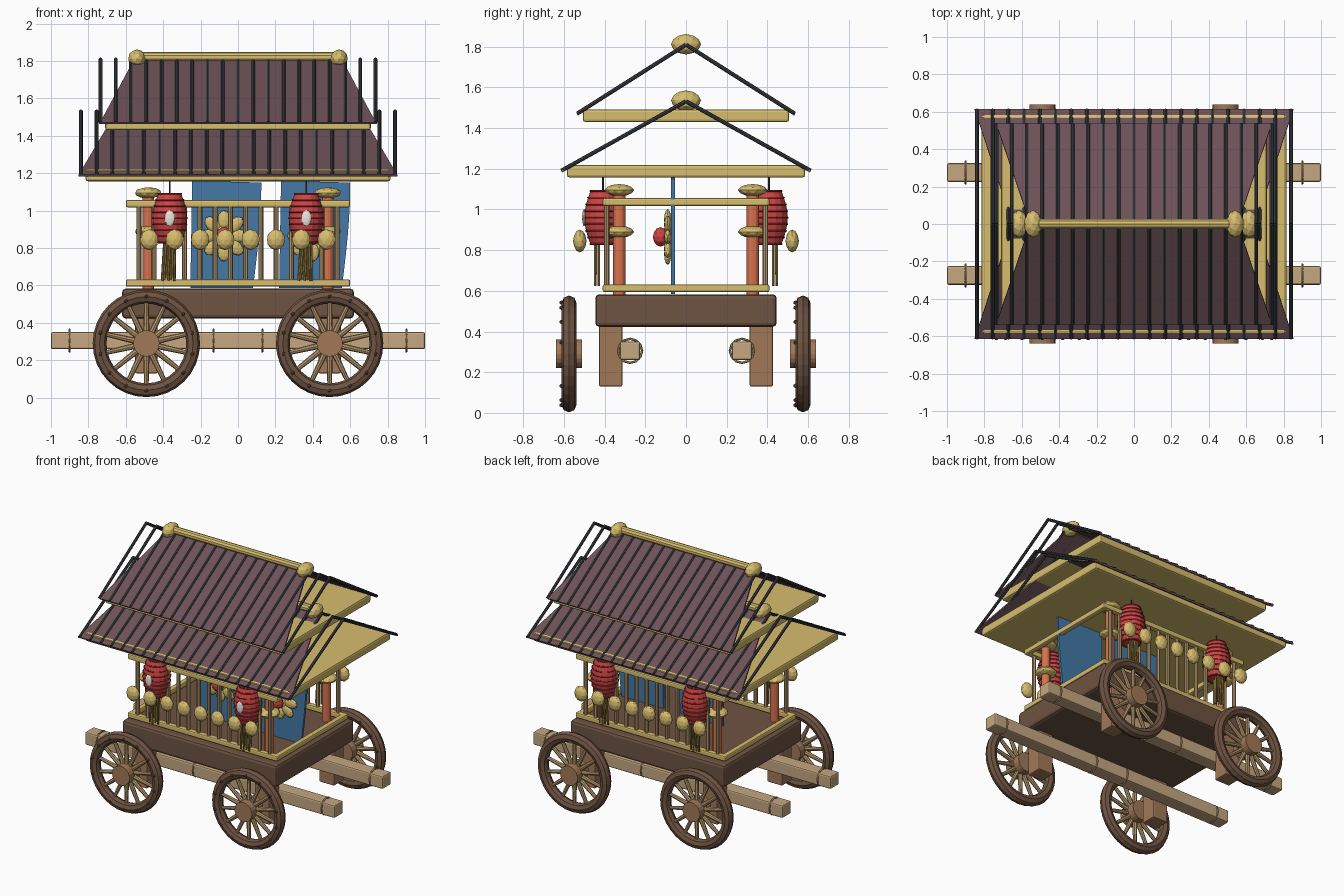
import bpy, bmesh, math
from mathutils import Matrix, Vector

if "Cube" in bpy.data.objects:
    bpy.data.objects.remove(bpy.data.objects["Cube"])

def mat(name, r, g, b):
    m = bpy.data.materials.new(name)
    m.diffuse_color = ((r / 255) ** 2.2, (g / 255) ** 2.2, (b / 255) ** 2.2, 1)
    m.use_nodes = True
    m.node_tree.nodes["Principled BSDF"].inputs["Base Color"].default_value = m.diffuse_color
    return m

GOLD = mat("gold", 214, 188, 110)
WOOD = mat("dark_wood", 110, 84, 68)
MID = mat("leg_wood", 160, 120, 88)
TAN = mat("pale_wood", 196, 166, 128)
SPOKE = mat("spoke_wood", 180, 150, 108)
TILE = mat("roof_tile", 108, 82, 88)
IRON = mat("iron", 62, 66, 70)
RED = mat("red", 205, 70, 70)
DARKRED = mat("rib_red", 160, 50, 50)
ORANGE = mat("orange", 215, 115, 80)
BLUE = mat("blue", 70, 120, 165)
WHITE = mat("white", 235, 230, 220)
STRAW = mat("straw", 150, 125, 65)

def box(bm, c, s):
    bmesh.ops.create_cube(bm, size=1, matrix=Matrix.Translation(c) @ Matrix.Diagonal((*s, 1)))

def rod(bm, a, b, r, r2=None, n=8):
    a, b = Vector(a), Vector(b)
    d = b - a
    m = Matrix.Translation((a + b) / 2) @ d.to_track_quat('Z', 'Y').to_matrix().to_4x4()
    bmesh.ops.create_cone(bm, cap_ends=True, segments=n, radius1=r, radius2=r if r2 is None else r2,
                          depth=d.length, matrix=m)

def ball(bm, c, s, rot=Matrix(), sub=2):
    bmesh.ops.create_icosphere(bm, subdivisions=sub, radius=1,
                               matrix=Matrix.Translation(c) @ rot @ Matrix.Diagonal((*s, 1)))

def lathe(bm, profile, n, m, closed=False):
    # revolve (radius, height) points about local z
    rings = [[bm.verts.new(m @ Vector((r * math.cos(2 * math.pi * i / n), r * math.sin(2 * math.pi * i / n), z)))
              for i in range(n)] for r, z in profile]
    pairs = list(zip(rings, rings[1:])) + ([(rings[-1], rings[0])] if closed else [])
    for p, q in pairs:
        for i in range(n):
            j = (i + 1) % n
            bm.faces.new((p[i], p[j], q[j], q[i]))
    if not closed:
        bm.faces.new(rings[0][::-1])
        bm.faces.new(rings[-1])

def ring(bm, R, r, n, k, m):
    lathe(bm, [(R + r * math.cos(2 * math.pi * i / k), r * math.sin(2 * math.pi * i / k)) for i in range(k)], n, m, True)

def finish(name, bm, material, bevel=0):
    bmesh.ops.recalc_face_normals(bm, faces=bm.faces)
    me = bpy.data.meshes.new(name)
    bm.to_mesh(me)
    bm.free()
    me.materials.append(material)
    o = bpy.data.objects.new(name, me)
    bpy.context.collection.objects.link(o)
    if bevel:
        b = o.modifiers.new("bevel", 'BEVEL')
        b.width, b.segments = bevel, 2
    return o

new = bmesh.new
T = Matrix.Translation
SIDES = (-1, 1)

# Chassis, legs and carrying beams
bm = new(); box(bm, (0, 0, .503), (1.24, .892, .16)); finish("chassis", bm, WOOD, .02)
legs, beams, straps = new(), new(), new()
for s in SIDES:
    box(beams, (0, s * .275, .305), (2, .1, .092))
    for x in (-.9, -.13, .13, .9):
        ring(straps, .059, .006, 12, 6, T((x, s * .275, .305)) @ Matrix.Rotation(math.pi / 2, 4, 'Y'))
    for x in (-.49, .49):
        box(legs, (x, s * .37, .285), (.12, .115, .31))
finish("legs", legs, MID, .008)
finish("carrying_beams", beams, TAN, .01)
finish("beam_straps", straps, SPOKE)

# Wheels
RX = Matrix.Rotation(math.pi / 2, 4, 'X')
for x in (-.49, .49):
    for y in (-.575, .575):
        rim, spokes, hub, studs = new(), new(), new(), new()
        c = Vector((x, y, .29))
        ring(rim, .25, .037, 32, 8, T(c) @ RX)
        rod(hub, c - Vector((0, .065, 0)), c + Vector((0, .065, 0)), .07, n=20)
        for i in range(14):
            a = 2 * math.pi * (i + .5) / 14
            d = Vector((math.cos(a), 0, math.sin(a)))
            rod(spokes, c + d * .05, c + d * .23, .017, .012)
            ball(studs, c + d * .252 + Vector((0, -.037, 0)), (.011, .011, .011), sub=1)
        finish("wheel_rim", rim, WOOD)
        finish("wheel_spokes", spokes, SPOKE)
        finish("wheel_hub", hub, MID)
        finish("wheel_studs", studs, WOOD)

# Railings, balusters and hanging gold balls
rails, bal, balls = new(), new(), new()
for z in (.613, 1.037):
    for s in SIDES:
        box(rails, (0, s * .39, z), (1.2, .04, .038))
        box(rails, (s * .58, 0, z), (.038, .82, .038))
for s in SIDES:
    for i in range(14):
        x = -.53 + i * 1.06 / 13
        rod(bal, (x, s * .39, .62), (x, s * .39, 1.03), .014)
    for i in range(8):
        ball(balls, (-.474 + i * .1354, s * .522, .845), (.05, .033, .056))
finish("railings", rails, GOLD, .009)
finish("balusters", bal, SPOKE)
finish("gold_balls", balls, GOLD)

# Corner posts with gold collars
posts, collars = new(), new()
for x in (-.48, .48):
    for s in SIDES:
        rod(posts, (x, s * .328, .58), (x, s * .328, 1.1), .03, n=12)
        for z in (.89, 1.095):
            ball(collars, (x, s * .328, z), (.073, .073, .03))
finish("posts", posts, ORANGE)
finish("post_collars", collars, GOLD)

# Lanterns with ribs, cords, emblem discs and tassels
body, ribs, cords, discs, tassels = new(), new(), new(), new(), new()
prof = [(.062 + .03 * math.sin(math.pi * i / 8), -.13 + .26 * i / 8) for i in range(9)]
for x in (-.365, .365):
    for s in SIDES:
        c = Vector((x, s * .408, .96))
        lathe(body, prof, 16, T(c))
        for r, z in prof:
            ring(ribs, r, .005, 16, 5, T(c + Vector((0, 0, z))))
        rod(cords, c + Vector((0, 0, .12)), c + Vector((0, 0, .21)), .004, n=6)
        ball(discs, c + Vector((0, -.093, 0)), (.028, .01, .043))
        for i in range(7):
            k = i - 3
            y = s * (.435 + (.01 if i % 2 else -.006))
            rod(tassels, (x + k * .009, y, .84), (x - .008 + k * .011, y, .625 + .006 * (i % 3)), .008, .007, 6)
finish("lantern_bodies", body, RED)
finish("lantern_ribs", ribs, DARKRED)
finish("lantern_cords", cords, IRON)
finish("lantern_discs", discs, WHITE)
finish("tassels", tassels, STRAW)

# Blue hanging panels with a flower each
panel, petals, buds = new(), new(), new()
for x in (-.065, .41):
    n = 6
    edge = []
    for i in range(n + 1):
        t = i / n
        w = .02 * t * t
        row = [(x - .18 - .01 * (1 - t), .585 + .575 * t), (x + .145 + .045 * math.sin(t * math.pi / 2), .585 + .565 * t)]
        edge.append([[panel.verts.new((px, y, pz)) for px, pz in row] for y in (-.073, -.055)])
    for p, q in zip(edge, edge[1:]):
        a, b, c, d = p[0][0], p[0][1], p[1][1], p[1][0]
        e, f, g, h = q[0][0], q[0][1], q[1][1], q[1][0]
        for quad in ((a, b, f, e), (b, c, g, f), (c, d, h, g), (d, a, e, h)):
            panel.faces.new(quad)
    for p in (edge[0], edge[-1]):
        panel.faces.new((p[0][0], p[0][1], p[1][1], p[1][0]))
    for i in range(8):
        R = Matrix.Rotation(i * math.pi / 4, 4, 'Y')
        ball(petals, Vector((x - .01, -.09, .865)) + R @ Vector((0, 0, .085)), (.035, .018, .052), R)
    ball(petals, (x - .01, -.09, .865), (.06, .02, .06))
    ball(buds, (x - .01, -.125, .865), (.045, .038, .048))
finish("hanging_panels", panel, BLUE)
finish("flower_petals", petals, GOLD)
finish("flower_buds", buds, RED)

# Two roof tiers: plate, two slopes, battens, ridge with end knobs
def roof(name, px, py, pz, xb, xt, yb, zb, zt, bx, count, kx, kz):
    bm = new(); box(bm, (0, 0, pz), (px * 2, py * 2, .062)); finish(name + "_plate", bm, GOLD, .012)
    slopes, rods, ridge = new(), new(), new()
    for s in SIDES:
        slopes.faces.new([slopes.verts.new(v) for v in
                          ((-xb, s * yb, zb), (xb, s * yb, zb), (xt, 0, zt), (-xt, 0, zt))][::-s])
        for i in range(count):
            x = -bx + 2 * bx * i / (count - 1)
            rod(rods, (x, s * yb, zb + .004), (x, 0, zt + .004), .01)
        ball(ridge, (s * kx, 0, kz), (.048, .074, .05))
    rod(ridge, (-kx, 0, kz + .008), (kx, 0, kz + .008), .027, n=10)
    o = finish(name + "_slopes", slopes, TILE)
    sol = o.modifiers.new("thickness", 'SOLIDIFY')
    sol.thickness, sol.offset = .012, 0
    finish(name + "_battens", rods, IRON)
    finish(name + "_ridge", ridge, GOLD)

roof("lower_roof", .815, .585, 1.188, .852, .65, .612, 1.187, 1.528, .84, 21, .615, 1.535)
roof("upper_roof", .71, .507, 1.461, .737, .555, .535, 1.467, 1.806, .735, 19, .54, 1.812)
